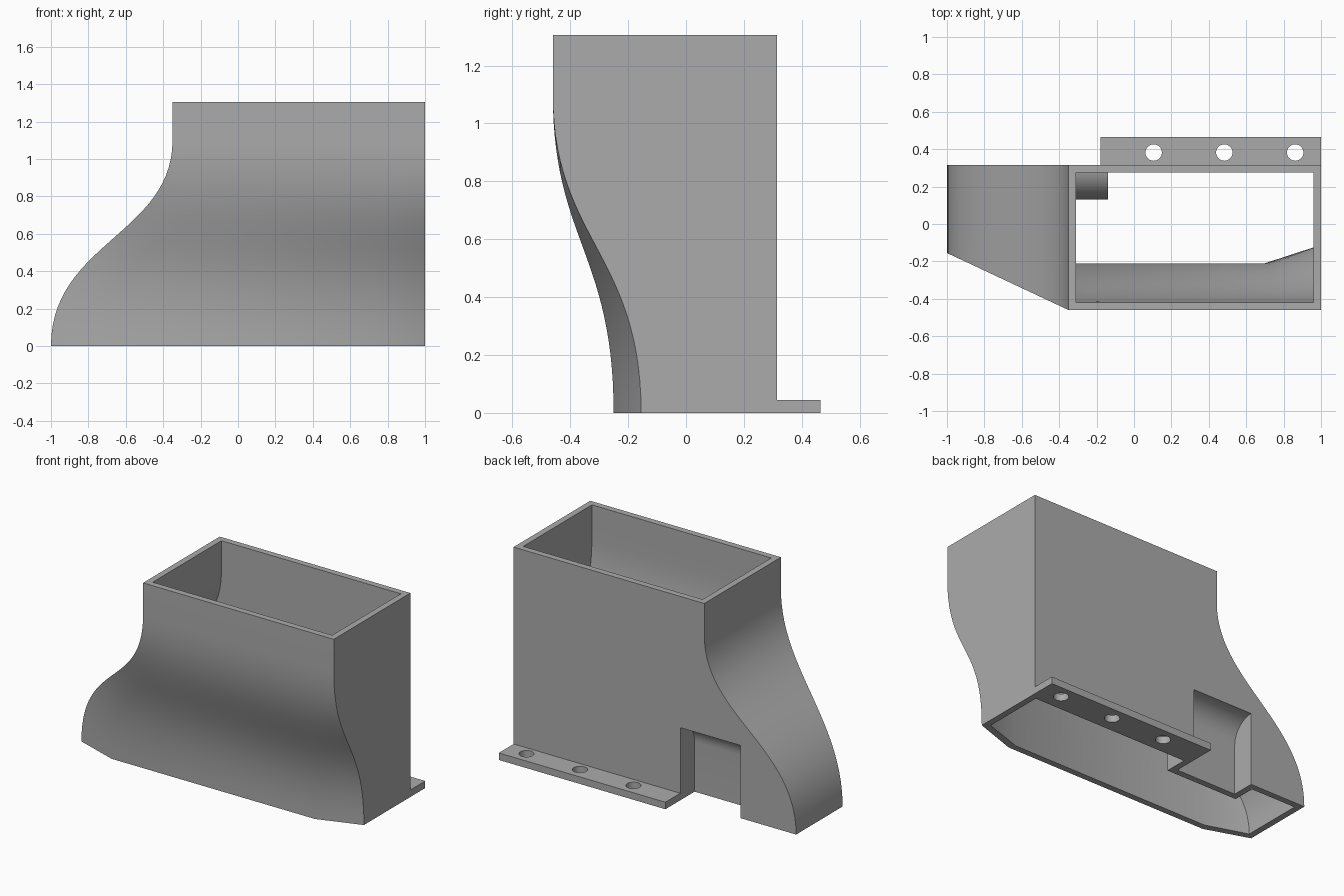
import bpy
import bmesh
import math

cube = bpy.data.objects.get("Cube")
if cube:
    bpy.data.objects.remove(cube, do_unlink=True)

grey = bpy.data.materials.new("plain grey")
grey.use_nodes = True
COLOUR = (0.41, 0.41, 0.41, 1)
grey.diffuse_color = COLOUR
grey.node_tree.nodes["Principled BSDF"].inputs["Base Color"].default_value = COLOUR

WALL = 0.04
BACK = 0.315
TOP = 1.305
BEND_TOP = 1.1
STEPS = 28


def finish(bm, name):
    bmesh.ops.recalc_face_normals(bm, faces=bm.faces)
    mesh = bpy.data.meshes.new(name)
    bm.to_mesh(mesh)
    bm.free()
    mesh.materials.append(grey)
    ob = bpy.data.objects.new(name, mesh)
    bpy.context.collection.objects.link(ob)
    return ob


def loft(name, rings):
    """Skin a stack of matching rings and cap both ends."""
    bm = bmesh.new()
    loops = [[bm.verts.new(p) for p in ring] for ring in rings]
    n = len(loops[0])
    for a, b in zip(loops, loops[1:]):
        for i in range(n):
            j = (i + 1) % n
            bm.faces.new((a[i], a[j], b[j], b[i]))
    bm.faces.new(loops[0][::-1])
    bm.faces.new(loops[-1])
    return finish(bm, name)


def box(name, x0, x1, y0, y1, z0, z1):
    corners = [(x0, y0), (x1, y0), (x1, y1), (x0, y1)]
    return loft(name, [[(x, y, z) for x, y in corners] for z in (z0, z1)])


def combine(target, tool, operation):
    """Apply a boolean and remove the tool."""
    tool.hide_render = True
    mod = target.modifiers.new("cut", "BOOLEAN")
    mod.operation = operation
    mod.solver = "EXACT"
    mod.object = tool
    bpy.context.view_layer.objects.active = target
    bpy.ops.object.modifier_apply(modifier=mod.name)
    bpy.data.objects.remove(tool, do_unlink=True)


def section(f, z, w):
    """Chamfered outline; f runs from the wide base (0) to the neck (1)."""
    left, right = -1 + 0.65 * f + w, 1 - w
    corner = -0.155 - 0.305 * f + w * (0.75 + 0.25 * f)
    front = -0.25 - 0.21 * f + w
    return [(left, BACK - w, z), (left, corner, z),
            (-0.72 + 0.56 * f + w / 2, front, z),
            (0.72 + 0.09 * f - w / 2, front, z),
            (right, corner, z), (right, BACK - w, z)]


def duct_rings(w, overshoot):
    rings = [section(0, -overshoot, w)] if overshoot else []
    for i in range(STEPS + 1):
        t = i / STEPS
        f = t * t * (3 - 2 * t)
        z = 3 * t * (1 - t) ** 2 * 0.55 + 3 * t * t * (1 - t) * 0.6 + t ** 3 * BEND_TOP
        rings.append(section(f, z, w))
    rings.append(section(1, TOP + overshoot, w))
    return rings


def pocket(name, x0, x1, depth, back, low, high):
    """Recess block whose upper inner edge is a quarter round."""
    r = BACK - depth
    outline = [(back, low), (depth, low)]
    for i in range(13):
        a = math.pi / 2 * i / 12
        outline.append((BACK - r * math.cos(a), high - r + r * math.sin(a)))
    outline.append((back, high))
    if abs(back - BACK) < 1e-6:
        outline.pop()
    return loft(name, [[(x, y, z) for y, z in outline] for x in (x0, x1)])


# Hollow duct
duct = loft("duct_body", duct_rings(0, 0))
combine(duct, loft("duct_hollow", duct_rings(WALL, 0.1)), "DIFFERENCE")

# Recess in the back wall
X0, X1, DEPTH, HIGH = -0.605, -0.18, 0.17, 0.465
combine(duct, pocket("recess_shell", X0 - WALL, X1 + WALL, DEPTH - WALL,
                     BACK, 0, HIGH + WALL), "UNION")
combine(duct, pocket("recess_cut", X0, X1, DEPTH, BACK + 0.1, -0.1, HIGH), "DIFFERENCE")

# Mounting flange with three screw holes
flange = box("mounting_flange", X1, 1, BACK, 0.465, 0, 0.045)
for x in (0.105, 0.483, 0.862):
    ring = [(x + 0.044 * math.cos(a), 0.382 + 0.044 * math.sin(a))
            for a in (math.tau * i / 32 for i in range(32))]
    hole = loft("screw_hole", [[(u, v, z) for u, v in ring] for z in (-0.1, 0.1)])
    combine(flange, hole, "DIFFERENCE")

# Smooth curves, crisp edges
bpy.ops.object.select_all(action="DESELECT")
for ob in (duct, flange):
    ob.select_set(True)
    bpy.context.view_layer.objects.active = ob
bpy.ops.object.shade_smooth_by_angle(angle=math.radians(30))
